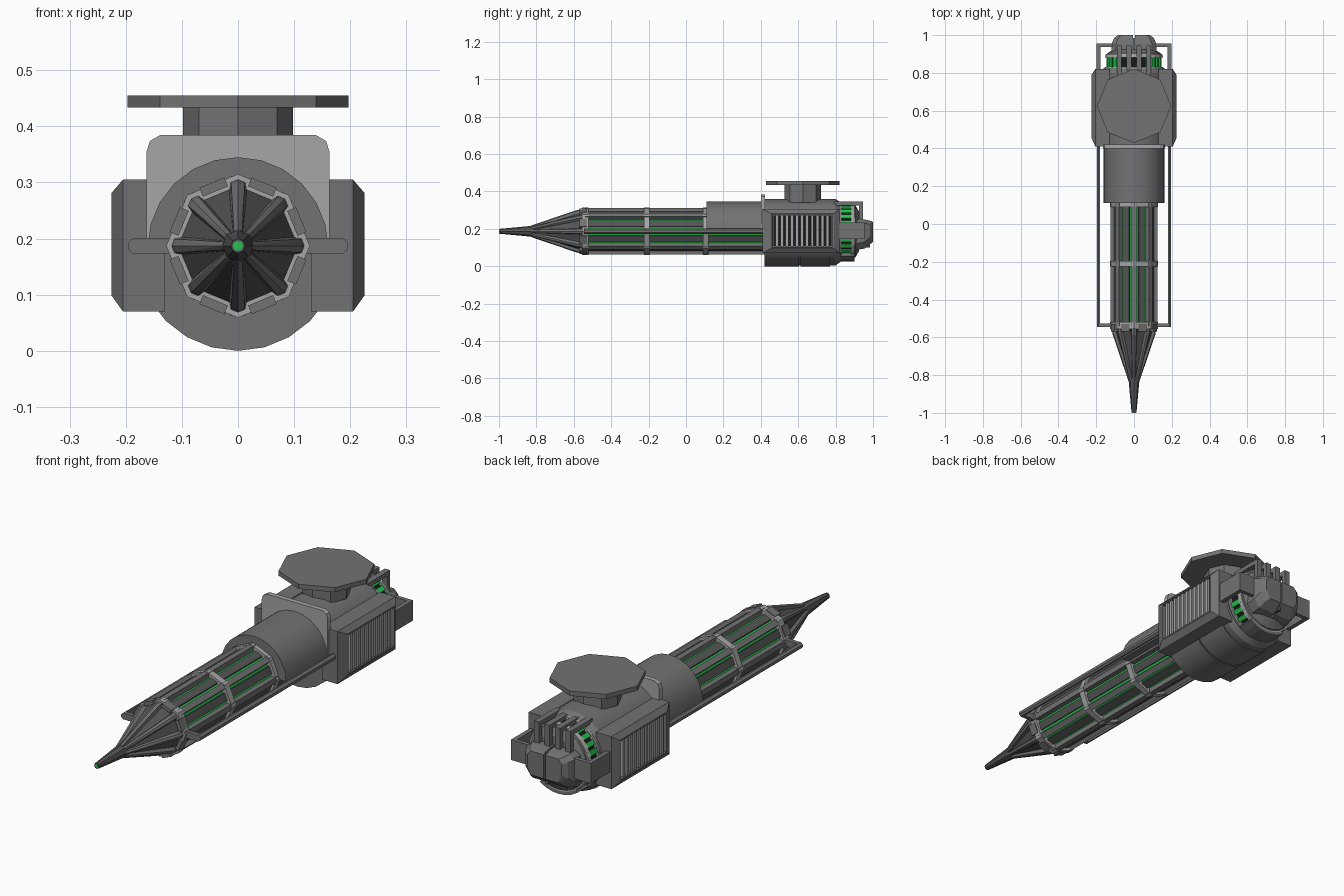
import bpy, bmesh
from math import sin, cos, pi, radians
from mathutils import Matrix, Vector

if "Cube" in bpy.data.objects:
    bpy.data.objects.remove(bpy.data.objects["Cube"])

C = 0.187  # height of the long axis


def material(name, r, g, b):
    m = bpy.data.materials.new(name)
    m.diffuse_color = (r, g, b, 1)
    m.use_nodes = True
    m.node_tree.nodes["Principled BSDF"].inputs["Base Color"].default_value = m.diffuse_color
    return m


GREY = material("mid_grey", 0.17, 0.17, 0.17)
LIGHT = material("light_grey", 0.38, 0.38, 0.38)
DARK = material("dark_grey", 0.09, 0.09, 0.09)
BLACK = material("black", 0.01, 0.01, 0.01)
GREEN = material("green_glow", 0.02, 0.55, 0.08)


def finish(name, bm, mat, smooth=False):
    bmesh.ops.recalc_face_normals(bm, faces=bm.faces)
    me = bpy.data.meshes.new(name)
    bm.to_mesh(me)
    bm.free()
    ob = bpy.data.objects.new(name, me)
    bpy.context.collection.objects.link(ob)
    me.materials.append(mat)
    if smooth:
        bpy.context.view_layer.objects.active = ob
        ob.select_set(True)
        bpy.ops.object.shade_smooth_by_angle(angle=radians(30))
        ob.select_set(False)
    return ob


def add_box(bm, x, y, z, mat=Matrix()):
    mid = Vector([(a[0] + a[1]) / 2 for a in (x, y, z)])
    size = [a[1] - a[0] for a in (x, y, z)]
    bmesh.ops.create_cube(bm, size=1, matrix=mat @ Matrix.Translation(mid) @ Matrix.Diagonal((*size, 1)))


def add_hull(bm, pts, mat=Matrix()):
    vs = [bm.verts.new(mat @ Vector(p)) for p in pts]
    g = bmesh.ops.convex_hull(bm, input=vs)
    bmesh.ops.dissolve_limit(bm, angle_limit=0.01, verts=bm.verts, edges=bm.edges)


def boxes(name, items, mat):
    bm = bmesh.new()
    for it in items:
        add_box(bm, *it)
    return finish(name, bm, mat)


def lathe(name, prof, n, mat, cz=C, closed=False, smooth=False):
    bm = bmesh.new()
    rings = [[bm.verts.new((r * sin(2 * pi * i / n), y, cz + r * cos(2 * pi * i / n))) for i in range(n)]
             for y, r in prof]
    pairs = list(zip(rings, rings[1:])) + ([(rings[-1], rings[0])] if closed else [])
    for a, b in pairs:
        for i in range(n):
            bm.faces.new((a[i], a[(i + 1) % n], b[(i + 1) % n], b[i]))
    if not closed:
        bm.faces.new(rings[0])
        bm.faces.new(rings[-1])
    return finish(name, bm, mat, smooth)


def prism(name, pts, y0, y1, mat, smooth=False):
    bm = bmesh.new()
    f = bm.faces.new([bm.verts.new((x, y0, z)) for x, z in pts])
    ext = bmesh.ops.extrude_face_region(bm, geom=[f])
    bmesh.ops.translate(bm, vec=(0, y1 - y0, 0), verts=[v for v in ext["geom"] if isinstance(v, bmesh.types.BMVert)])
    return finish(name, bm, mat, smooth)


def arc(r0, r1, a0, a1, n, cz):
    ang = [radians(a0 + (a1 - a0) * i / n) for i in range(n + 1)]
    return ([(r1 * cos(a), cz + r1 * sin(a)) for a in ang] +
            [(r0 * cos(a), cz + r0 * sin(a)) for a in reversed(ang)])


def spin(deg):
    return Matrix.Translation((0, 0, C)) @ Matrix.Rotation(radians(deg), 4, 'Y')


# Eight-sided barrel: glowing core, corner beams, face bars and rings
lathe("barrel_core", [(-0.53, 0.106), (0.43, 0.106)], 8, GREEN)
boxes("barrel_beams", [((-0.013, 0.013), (-0.54, 0.43), (0.095, 0.124), spin(45 * i)) for i in range(8)], GREY)
boxes("barrel_bars", [((-0.017, 0.017), (-0.53, 0.43), (0.09, 0.107), spin(45 * i + 22.5)) for i in range(8)], DARK)
for k, (y0, y1) in enumerate([(-0.555, -0.52), (-0.225, -0.195), (0.09, 0.12)]):
    lathe("barrel_ring_%d" % k, [(y0, 0.1), (y0, 0.128), (y1, 0.128), (y1, 0.1)], 8, LIGHT, closed=True)
boxes("ring_blocks", [((-0.024, 0.024), (-0.57, -0.53), (0.105, 0.122), spin(45 * i + 22.5)) for i in range(8)], GREY)

# Nose cone with peaked ribs and needle tip
lathe("nose_panels", [(-0.55, 0.108), (-0.83, 0.02)], 8, DARK)
bm = bmesh.new()
for i in range(8):
    tmp = bmesh.new()
    pts = []
    for y, r, w in ((-0.55, 0.114, 0.016), (-0.585, 0.108, 0.015), (-0.83, 0.025, 0.009)):
        pts += [(-w, y, r - 0.018), (w, y, r - 0.018), (-w * 0.8, y, r), (w * 0.8, y, r), (0, y, r + 0.005)]
    add_hull(tmp, pts, spin(45 * i))
    me = bpy.data.meshes.new("tmp")
    tmp.to_mesh(me)
    tmp.free()
    bm.from_mesh(me)
    bpy.data.meshes.remove(me)
finish("nose_ribs", bm, GREY)
lathe("needle", [(-0.80, 0.026), (-0.835, 0.028), (-0.998, 0.013)], 8, DARK)
lathe("needle_glow", [(-0.99, 0.009), (-1.0, 0.009)], 8, GREEN)

# Upper half sleeve over the rear of the barrel
prism("sleeve", arc(0.122, 0.161, 0, 180, 12, C - 0.003), 0.11, 0.42, GREY, True)

# Side rails with front cross arms
for s, side in ((1, "right"), (-1, "left")):
    bm = bmesh.new()
    sec = [(0.18, 0.173), (0.187, 0.173), (0.196, 0.181), (0.196, 0.193), (0.187, 0.201), (0.18, 0.201)]
    add_hull(bm, [(s * x, y, z) for x, z in sec for y in (-0.545, 0.45)])
    finish("rail_" + side, bm, GREY)
    boxes("rail_arm_" + side, [(sorted((s * 0.11, s * 0.185)), (-0.545, -0.527), (0.173, 0.201))], GREY)

# Main housing, belly shells and front collar plate
lathe("housing", [(0.42, 0.177), (0.80, 0.177), (0.825, 0.16)], 24, GREY, 0.182, smooth=True)
for k, (y0, y1) in enumerate([(0.42, 0.605), (0.612, 0.77)]):
    prism("belly_shell_%d" % k, arc(0.17, 0.182, 180, 360, 12, 0.182), y0, y1, GREY, True)
half = [(0.163, 0.19), (0.163, 0.355), (0.157, 0.374), (0.138, 0.385)]
prism("collar_plate", half + [(-x, z) for x, z in reversed(half)], 0.40, 0.422, LIGHT)

# Mount on top
bm = bmesh.new()
for r, z0, z1 in ((0.098, 0.34, 0.436), (0.197, 0.434, 0.455)):
    bmesh.ops.create_cone(bm, cap_ends=True, segments=8, radius1=r, radius2=r, depth=z1 - z0,
                          matrix=Matrix.Translation((0, 0.625, (z0 + z1) / 2)))
finish("top_mount", bm, GREY)

# Louvred side boxes and rear brackets
for s, side in ((1, "right"), (-1, "left")):
    bm = bmesh.new()
    add_hull(bm, [(s * x, y, z) for x, ys, zs in ((0.13, (0.41, 0.82), (0.07, 0.305)),
                  (0.205, (0.41, 0.82), (0.07, 0.305)), (0.225, (0.455, 0.79), (0.098, 0.282)))
                  for y in ys for z in zs])
    bmesh.ops.recalc_face_normals(bm, faces=bm.faces)
    face = [f for f in bm.faces if f.normal.x * s > 0.95]
    bmesh.ops.inset_individual(bm, faces=face, thickness=0.008)
    bmesh.ops.inset_individual(bm, faces=face, thickness=0.001, depth=-0.016)
    finish("side_box_" + side, bm, GREY)
    boxes("vent_back_" + side, [(sorted((s * 0.205, s * 0.211)), (0.468, 0.778), (0.109, 0.272))], BLACK)
    boxes("vent_slats_" + side, [(sorted((s * 0.207, s * 0.223)), (0.478 + 0.027 * i, 0.494 + 0.027 * i),
                                  (0.107, 0.274)) for i in range(11)], LIGHT)
    boxes("rear_bracket_" + side, [(sorted((s * 0.178, s * 0.198)), (0.80, 0.955), (0.145, 0.235)),
                                   (sorted((s * 0.10, s * 0.19)), (0.937, 0.955), (0.145, 0.235))], GREY)

# Rear vent drum with glowing strips
lathe("drum_core", [(0.81, 0.142), (0.895, 0.142)], 24, BLACK)
for k, (y0, y1, r) in enumerate([(0.815, 0.832, 0.158), (0.882, 0.9, 0.153)]):
    lathe("drum_ring_%d" % k, [(y0, 0.13), (y0, r), (y1, r - 0.004), (y1, 0.13)], 24, LIGHT, closed=True)
strip = [90 + s + a for s in (0, 180) for a in (-60, -46, -32, -18, 18, 32, 46, 60)]
boxes("drum_glow", [((-0.011, 0.011), (0.825, 0.89), (0.135, 0.15), spin(a)) for a in strip], GREEN)
prism("drum_lower_shell", arc(0.13, 0.162, 235, 305, 6, C), 0.81, 0.90, GREY)
lathe("drum_dome", [(0.89, 0.147), (0.905, 0.14), (0.925, 0.105)], 24, GREY)

# Split end cap
for s, side in ((1, "right"), (-1, "left")):
    bm = bmesh.new()
    prof = ((0.90, 0.118, 0.085, 0.255), (0.955, 0.118, 0.095, 0.25), (0.985, 0.105, 0.12, 0.243), (1.0, 0.085, 0.13, 0.237))
    add_hull(bm, [(s * x, y, z) for y, w, z0, z1 in prof
                  for x, z in ((0.004, z0), (w * 0.75, z0), (w, z0 + 0.035), (w, z1 - 0.02), (w * 0.8, z1), (0.004, z1))])
    finish("end_cap_" + side, bm, GREY)
boxes("cap_seam", [((-0.006, 0.006), (0.90, 0.985), (0.1, 0.245))], DARK)

# Bent pipes from the housing down to the cap
boxes("rear_pipes", [b for x in (-0.078, -0.026, 0.026, 0.078) for b in (
    ((x - 0.013, x + 0.013), (0.79, 0.945), (0.325, 0.345)),
    ((x - 0.013, x + 0.013), (0.925, 0.945), (0.235, 0.335)))], GREY)
